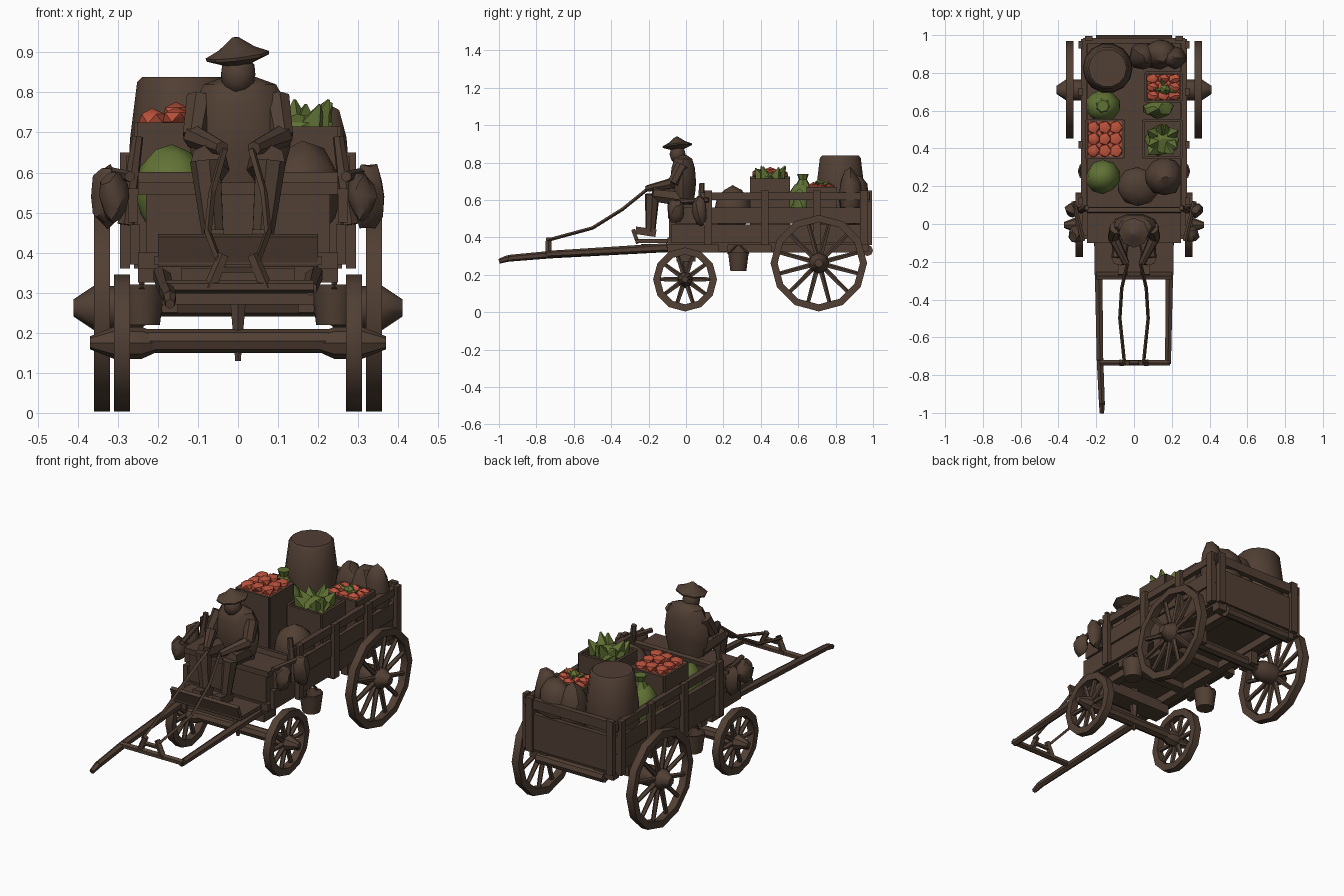
import bpy, bmesh, math, random
from mathutils import Vector, Matrix

random.seed(4)
cube = bpy.data.objects.get("Cube")
if cube:
    bpy.data.objects.remove(cube)


def material(name, rgb):
    m = bpy.data.materials.new(name)
    m.use_nodes = True
    m.diffuse_color = (*rgb, 1)
    m.node_tree.nodes["Principled BSDF"].inputs["Base Color"].default_value = (*rgb, 1)
    return m


WOOD = material("dark_brown", (0.082, 0.05, 0.034))
GREEN = material("leaf_green", (0.12, 0.17, 0.035))
RED = material("tomato_red", (0.5, 0.085, 0.045))


def finish(name, bm, mat=WOOD, smooth=True):
    bmesh.ops.recalc_face_normals(bm, faces=bm.faces)
    mesh = bpy.data.meshes.new(name)
    bm.to_mesh(mesh)
    bm.free()
    mesh.materials.append(mat)
    ob = bpy.data.objects.new(name, mesh)
    bpy.context.collection.objects.link(ob)
    if smooth:
        bpy.ops.object.select_all(action="DESELECT")
        ob.select_set(True)
        bpy.context.view_layer.objects.active = ob
        bpy.ops.object.shade_smooth_by_angle(angle=math.radians(40))
    return ob


def add_box(bm, x, y, z, tilt=0):
    """Box from (low, high) ranges, tilted about its own x axis."""
    mid = Vector([(a + b) / 2 for a, b in (x, y, z)])
    size = Matrix.Diagonal((x[1] - x[0], y[1] - y[0], z[1] - z[0], 1))
    bmesh.ops.create_cube(bm, size=1, matrix=Matrix.Translation(mid) @ Matrix.Rotation(tilt, 4, "X") @ size)


def box(name, x, y, z, tilt=0):
    bm = bmesh.new()
    add_box(bm, x, y, z, tilt)
    return finish(name, bm, smooth=False)


def add_rod(bm, a, b, r1, r2, sides=6):
    a, b = Vector(a), Vector(b)
    turn = (b - a).to_track_quat("Z", "Y").to_matrix().to_4x4()
    bmesh.ops.create_cone(bm, cap_ends=True, segments=sides, radius1=r1, radius2=r2,
                          depth=(b - a).length, matrix=Matrix.Translation((a + b) / 2) @ turn)


def path(name, points, radii, sides=6):
    """Chain of tapered rods through the points."""
    bm = bmesh.new()
    for i in range(len(points) - 1):
        add_rod(bm, points[i], points[i + 1], radii[i], radii[i + 1], sides)
    return finish(name, bm)


def add_lathe(bm, profile, matrix, sides, closed=False):
    """Turn a (radius, height) profile round the local z axis."""
    rings = []
    for r, h in profile:
        angles = [2 * math.pi * i / sides for i in range(sides)]
        rings.append([bm.verts.new(matrix @ Vector((r * math.cos(a), r * math.sin(a), h))) for a in angles])
    pairs = list(zip(rings, rings[1:]))
    if closed:
        pairs.append((rings[-1], rings[0]))
    else:
        bm.faces.new(rings[0])
        bm.faces.new(rings[-1])
    for lo, hi in pairs:
        for i in range(sides):
            j = (i + 1) % sides
            bm.faces.new((lo[i], lo[j], hi[j], hi[i]))


def lathe(name, profile, place, sides=12, mat=WOOD, turn=Matrix()):
    bm = bmesh.new()
    add_lathe(bm, profile, Matrix.Translation(place) @ turn, sides)
    return finish(name, bm, mat)


def add_blob(bm, place, size, jitter=0.1, detail=2):
    made = bmesh.ops.create_icosphere(bm, subdivisions=detail, radius=1)["verts"]
    for v in made:
        v.co = Vector([c * s for c, s in zip(v.co * (1 + random.uniform(-jitter, jitter)), size)]) + Vector(place)


def blob(name, place, size, mat=WOOD, jitter=0.06):
    bm = bmesh.new()
    add_blob(bm, place, size, jitter)
    return finish(name, bm, mat)


# Wheels: rim, hub turned on the x axis, and spokes
def wheel(name, side, x, y, z, radius, hub_r, hub_in, hub_out, spokes):
    bm = bmesh.new()
    axis = Matrix.Translation((side * x, y, z)) @ Matrix.Rotation(side * math.pi / 2, 4, "Y")
    w, inner = 0.02, radius - 0.038
    add_lathe(bm, [(radius, -w), (radius, w), (inner, w), (inner, -w)], axis, 12, True)
    add_lathe(bm, [(hub_r * 0.55, hub_in - x), (hub_r, hub_in - x + 0.04), (hub_r, 0.02),
                   (hub_r * 0.4, hub_out - x)], axis, 8)
    for i in range(spokes):
        a = 2 * math.pi * (i + 0.5) / spokes
        add_rod(bm, axis.translation, axis @ Vector(((inner + 0.01) * math.cos(a), (inner + 0.01) * math.sin(a), 0)),
                0.015, 0.011, 5)
    finish(name, bm)


for s, label in ((1, "left"), (-1, "right")):
    wheel("rear_wheel_" + label, s, 0.34, 0.71, 0.262, 0.258, 0.055, 0.21, 0.41, 12)
    wheel("front_wheel_" + label, s, 0.29, -0.005, 0.175, 0.171, 0.04, 0.2, 0.37, 10)
path("rear_axle", [(-0.3, 0.71, 0.27), (0.3, 0.71, 0.27)], [0.03, 0.03], 8)
path("front_axle", [(-0.29, -0.005, 0.18), (0.29, -0.005, 0.18)], [0.03, 0.03], 8)

# Undercarriage
for s, label in ((1, "left"), (-1, "right")):
    box("chassis_beam_" + label, sorted((s * 0.14, s * 0.19)), (-0.24, 0.98), (0.32, 0.365))
    box("axle_bracket_" + label, sorted((s * 0.15, s * 0.19)), (0.66, 0.76), (0.25, 0.33))
box("turntable_bolster", (-0.19, 0.19), (-0.05, 0.05), (0.27, 0.33))
path("turntable_pin", [(0, 0, 0.13), (0, 0, 0.36)], [0.008, 0.03])
for i, (y, half) in enumerate(((-0.2, 0.19), (0.2, 0.25), (0.48, 0.25), (0.95, 0.25))):
    box("cross_beam_%d" % i, (-half, half), (y - 0.025, y + 0.025), (0.325, 0.36))
path("tail_step", [(-0.2, 0.97, 0.33), (0.2, 0.97, 0.33)], [0.03, 0.03], 8)

# Body: floor, planked sides, rails, posts and tailgate
box("floor", (-0.25, 0.25), (-0.1, 0.97), (0.36, 0.4))
for s, label in ((1, "left"), (-1, "right")):
    bm = bmesh.new()
    add_box(bm, sorted((s * 0.245, s * 0.27)), (-0.08, 0.97), (0.37, 0.47))
    add_box(bm, sorted((s * 0.25, s * 0.275)), (-0.06, 0.97), (0.475, 0.56))
    add_box(bm, sorted((s * 0.25, s * 0.28)), (0.08, 0.98), (0.6, 0.64))
    for y in (0.12, 0.42, 0.7, 0.95):
        add_box(bm, sorted((s * 0.27, s * 0.295)), (y - 0.02, y + 0.02), (0.36, 0.65))
    finish("side_wall_" + label, bm, smooth=False)
bm = bmesh.new()
add_box(bm, (-0.26, 0.26), (0.955, 0.98), (0.37, 0.56))
add_box(bm, (-0.27, 0.27), (0.955, 0.985), (0.59, 0.64))
for x in (-0.24, 0.24):
    add_box(bm, (x - 0.02, x + 0.02), (0.97, 0.995), (0.36, 0.65))
finish("tailgate", bm, smooth=False)

# Driver's seat and footboard
box("seat_box", (-0.23, 0.23), (-0.09, 0.06), (0.38, 0.55))
box("seat_plank", (-0.25, 0.25), (-0.1, 0.09), (0.545, 0.575))
box("seat_back", (-0.25, 0.25), (0.06, 0.085), (0.56, 0.6), -0.15)
box("footboard", (-0.21, 0.21), (-0.27, -0.07), (0.37, 0.39))
box("toe_board", (-0.2, 0.2), (-0.28, -0.26), (0.365, 0.445), 0.35)

# Bundles hung on the sides by the seat, and buckets below
for s, label in ((1, "left"), (-1, "right")):
    blob("side_bundle_" + label, (s * 0.325, 0.075, 0.54), (0.038, 0.04, 0.085), jitter=0.16)
    blob("side_pouch_" + label, (s * 0.31, -0.055, 0.54), (0.035, 0.045, 0.06), jitter=0.16)
    path("bundle_post_" + label, [(s * 0.28, 0.075, 0.47), (s * 0.25, 0.085, 0.69)], [0.022, 0.014])
    path("bundle_bar_" + label, [(s * 0.27, -0.09, 0.59), (s * 0.32, 0.12, 0.6)], [0.014, 0.014])
    lathe("bucket_" + label, [(0.045, 0), (0.058, 0.1), (0.05, 0.1), (0.04, 0.03)], (s * 0.24, 0.28, 0.22), 10)
    path("bucket_handle_" + label, [(s * 0.24, 0.225, 0.31), (s * 0.24, 0.28, 0.37), (s * 0.24, 0.335, 0.31)],
         [0.007] * 3, 4)

# Shafts, the crossbar and reins
path("long_shaft", [(-0.19, -0.1, 0.345), (-0.18, -0.72, 0.308), (-0.17, -0.95, 0.288), (-0.17, -1, 0.272)],
     [0.024, 0.02, 0.018, 0.013])
path("short_shaft", [(0.19, -0.1, 0.345), (0.18, -0.74, 0.31)], [0.024, 0.018])
path("shaft_crossbar", [(-0.18, -0.735, 0.315), (0.19, -0.735, 0.315)], [0.017, 0.017])
for s, label in ((1, "left"), (-1, "right")):
    path("rein_" + label, [(s * 0.035, -0.21, 0.655), (s * 0.065, -0.34, 0.55), (s * 0.075, -0.5, 0.45),
                           (s * 0.05, -0.74, 0.385)], [0.009] * 4, 4)
    path("rein_post_" + label, [(s * 0.07, -0.735, 0.31), (s * 0.035, -0.735, 0.395)], [0.018, 0.015], 5)
path("rein_bar", [(-0.05, -0.735, 0.36), (0.05, -0.735, 0.36)], [0.012, 0.012], 5)

# Driver: torso, head, hat, arms and legs
bm = bmesh.new()
add_lathe(bm, [(0.1, 0.57), (0.125, 0.66), (0.128, 0.7), (0.118, 0.77), (0.09, 0.82), (0.035, 0.84)],
          Matrix.Translation((0.005, -0.015, 0)) @ Matrix.Diagonal((1, 0.56, 1, 1)), 10)
finish("driver_torso", bm)
blob("driver_head", (0, -0.045, 0.845), (0.045, 0.043, 0.052), jitter=0.02)
lathe("driver_hat", [(0.035, -0.012), (0.078, 0.004), (0.08, 0.012), (0.045, 0.028), (0.008, 0.056)],
      (0, -0.045, 0.882), 8, turn=Matrix.Rotation(-0.12, 4, "Y") @ Matrix.Rotation(0.1, 4, "X"))
for s, label in ((1, "left"), (-1, "right")):
    path("driver_arm_" + label, [(s * 0.095, -0.02, 0.785), (s * 0.11, -0.07, 0.69), (s * 0.04, -0.21, 0.66)],
         [0.036, 0.03, 0.018], 7)
    path("driver_leg_" + label, [(s * 0.06, -0.01, 0.61), (s * 0.08, -0.18, 0.63), (s * 0.06, -0.19, 0.43)],
         [0.05, 0.04, 0.027], 7)
    box("driver_boot_" + label, sorted((s * 0.035, s * 0.085)), (-0.27, -0.16), (0.41, 0.45), -0.15)

# Barrel and sacks
lathe("barrel", [(0.115, 0.4), (0.133, 0.56), (0.13, 0.68), (0.112, 0.825), (0.1, 0.838)], (-0.14, 0.825, 0), 14)
for i, (x, y, z, r) in enumerate(((0.05, 0.89, 0.6, 0.08), (0.14, 0.9, 0.61, 0.09), (0.215, 0.88, 0.63, 0.065))):
    blob("rear_sack_%d" % i, (x, y, z), (r, r * 0.9, 0.135), jitter=0.1)
blob("brown_sack", (0.16, 0.25, 0.55), (0.1, 0.1, 0.125))
blob("flat_sack", (0.02, 0.2, 0.44), (0.11, 0.1, 0.06))
blob("green_sack_front", (-0.165, 0.25, 0.55), (0.09, 0.09, 0.12), GREEN)
blob("green_sack_rear", (-0.165, 0.625, 0.57), (0.095, 0.085, 0.125), GREEN)
lathe("green_sack_neck", [(0.045, 0), (0.022, 0.04), (0.032, 0.07)], (-0.165, 0.625, 0.67), 7, GREEN)
blob("loose_greens", (0.13, 0.61, 0.55), (0.075, 0.05, 0.1), GREEN, 0.15)


# Open crates with their produce
def crate(name, x, y, wx, wy, top):
    bm = bmesh.new()
    t = 0.014
    for s in (-1, 1):
        add_box(bm, (x + s * wx - t / 2, x + s * wx + t / 2), (y - wy, y + wy), (0.4, top))
        add_box(bm, (x - wx, x + wx), (y + s * wy - t / 2, y + s * wy + t / 2), (0.4, top))
    add_box(bm, (x - wx, x + wx), (y - wy, y + wy), (0.4, top - 0.04))
    finish(name, bm, smooth=False)


def tomatoes(name, x, y, wx, wy, z, n, rise):
    """Heap of overlapping fruit on a filled bed."""
    bm = bmesh.new()
    add_box(bm, (x - wx, x + wx), (y - wy, y + wy), (z - 0.03, z))
    for i in range(n):
        for j in range(n):
            u, v = 2 * (i + 0.5) / n - 1, 2 * (j + 0.5) / n - 1
            height = z + rise * (1 - max(abs(u), abs(v))) + random.uniform(-0.005, 0.01)
            add_blob(bm, (x + wx * u, y + wy * v, height), (wx / n * 1.25, wy / n * 1.25, 0.026), 0.06, 1)
    finish(name, bm, RED)


def leaves(name, x, y, w, z, count, length):
    """Mound of greens with broad folded leaves pointing up and out."""
    bm = bmesh.new()
    add_blob(bm, (x, y, z), (w, w, 0.035), 0.12, 1)
    for i in range(count):
        a, r = 2 * math.pi * (i + random.random()) / count, random.uniform(0.4, 0.75) * w
        out = Vector((math.cos(a), math.sin(a), 0))
        base = Vector((x, y, z)) + out * r
        tip = base + out * 0.04 + Vector((0, 0, length * random.uniform(0.55, 1)))
        add_rod(bm, base, tip, w * 0.45, 0.004, 4)
    finish(name, bm, GREEN, smooth=False)


crate("tomato_crate", -0.155, 0.45, 0.097, 0.1, 0.725)
tomatoes("crate_tomatoes", -0.155, 0.45, 0.089, 0.092, 0.725, 3, 0.02)
crate("greens_crate", 0.15, 0.45, 0.1, 0.1, 0.715)
leaves("crate_greens", 0.15, 0.45, 0.095, 0.71, 8, 0.08)
crate("mixed_crate", 0.155, 0.725, 0.095, 0.075, 0.67)
tomatoes("mixed_tomatoes", 0.155, 0.725, 0.087, 0.067, 0.66, 3, 0.01)
leaves("mixed_greens", 0.165, 0.71, 0.03, 0.675, 3, 0.03)
